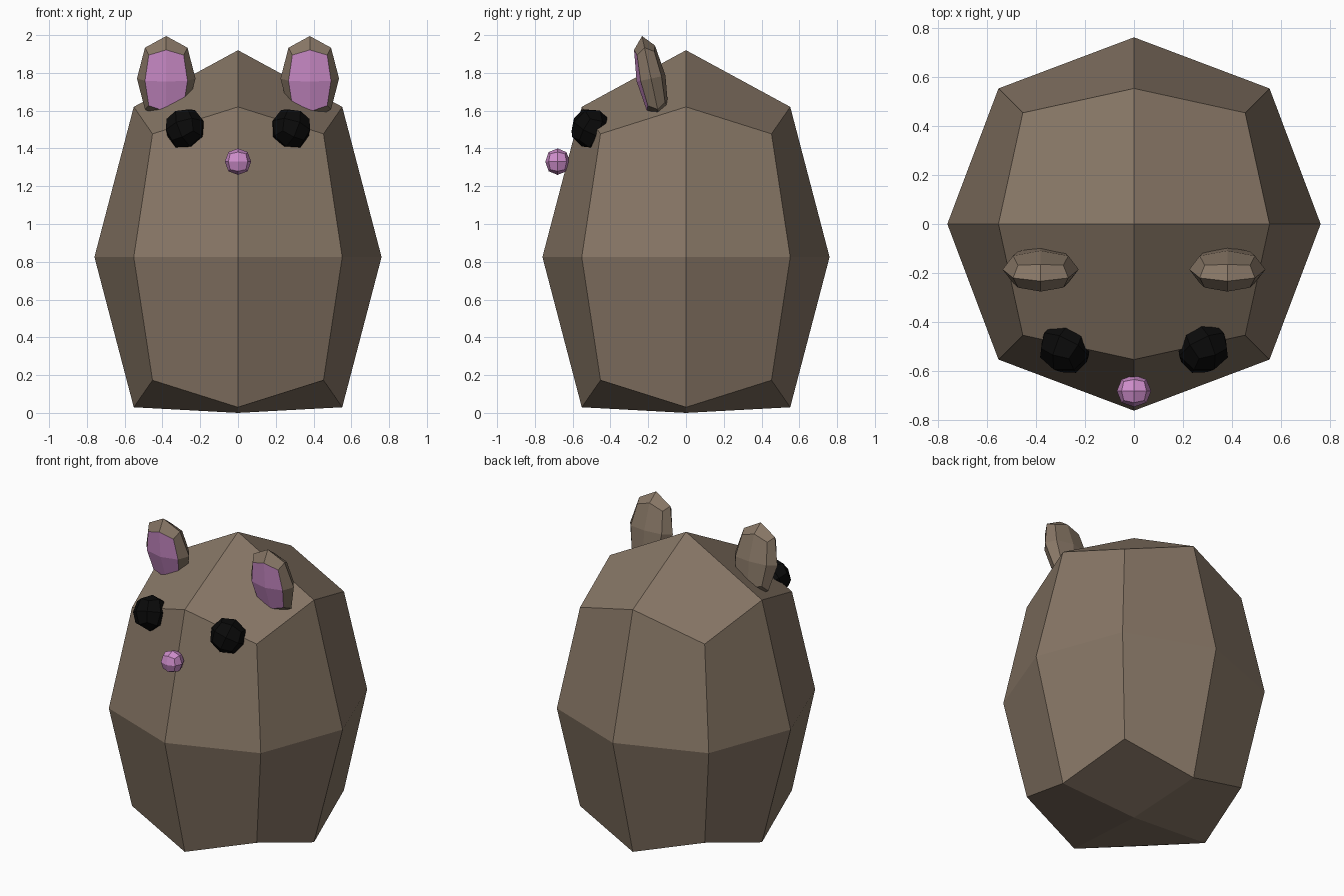
import bpy
from math import radians

if "Cube" in bpy.data.objects:
    bpy.data.objects.remove(bpy.data.objects["Cube"])

def material(name, rgb):
    m = bpy.data.materials.new(name)
    m.diffuse_color = (*rgb, 1)
    m.use_nodes = True
    m.node_tree.nodes["Principled BSDF"].inputs["Base Color"].default_value = m.diffuse_color
    return m

fur = material("fur", (0.24, 0.18, 0.13))
pink = material("pink", (0.62, 0.27, 0.60))
black = material("black", (0.003, 0.003, 0.003))

# Limit position of a face centre on a once-subdivided 2-unit cube
LIMIT = 0.8395

def blob(name, loc, half, mats, rot=(0, 0, 0)):
    """Cube rounded by one subdivision, with the given half sizes."""
    bpy.ops.mesh.primitive_cube_add(size=2 / LIMIT)
    ob = bpy.context.object
    ob.name = name
    for m in mats:
        ob.data.materials.append(m)
    # A second material colours the front side
    if len(mats) > 1:
        for p in ob.data.polygons:
            if p.normal.y < -0.9:
                p.material_index = 1
    sub = ob.modifiers.new("round", "SUBSURF")
    sub.levels = sub.render_levels = 1
    bpy.ops.object.modifier_apply(modifier=sub.name)
    for p in ob.data.polygons:
        p.use_smooth = False
    for v in ob.data.vertices:
        v.co = [c * h for c, h in zip(v.co, half)]
    ob.location = loc
    ob.rotation_euler = [radians(a) for a in rot]
    return ob

# Body, with its underside flattened onto the ground
body = blob("body", (0, 0, 0.825), (0.76, 0.76, 1.095), [fur])
for v in body.data.vertices:
    v.co.z = max(v.co.z, -0.82)
min_z = min(v.co.z for v in body.data.vertices)
for v in body.data.vertices:
    if v.co.z == min_z:
        v.co.z = -0.825

# Nose
blob("nose", (0, -0.68, 1.33), (0.07, 0.065, 0.07), [pink])

# Ears and eyes on both sides
for side, s in (("left", -1), ("right", 1)):
    blob("ear_" + side, (s * 0.38, -0.185, 1.77), (0.155, 0.078, 0.23),
         [fur, pink], (12, 0, 0))
    blob("eye_" + side, (s * 0.279, -0.503, 1.505), (0.109, 0.107, 0.109),
         [black], (-20, s * 22.5, s * 20))
